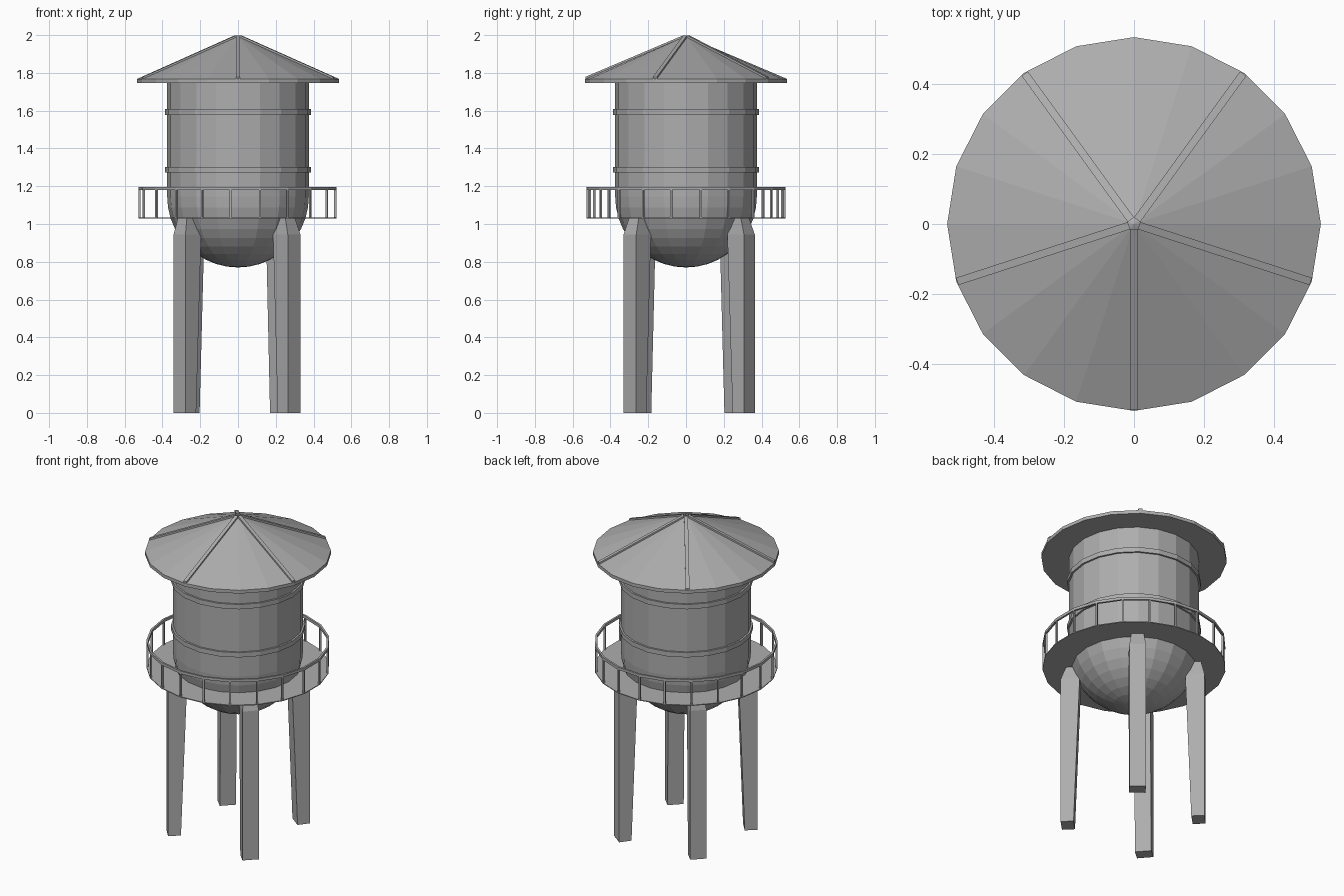
import bpy, bmesh
from math import sin, cos, pi, radians
from mathutils import Matrix

if "Cube" in bpy.data.objects:
    bpy.data.objects.remove(bpy.data.objects["Cube"])

grey = bpy.data.materials.new("dark_grey")
grey.diffuse_color = (0.42, 0.42, 0.42, 1)
grey.use_nodes = True
grey.node_tree.nodes["Principled BSDF"].inputs["Base Color"].default_value = grey.diffuse_color


def finish(name, bm):
    bmesh.ops.recalc_face_normals(bm, faces=bm.faces)
    mesh = bpy.data.meshes.new(name)
    bm.to_mesh(mesh)
    bm.free()
    mesh.materials.append(grey)
    ob = bpy.data.objects.new(name, mesh)
    bpy.context.collection.objects.link(ob)


def lathe(name, profile, sides, start=0.0, closed=False):
    """Revolve (radius, z) points round the z axis."""
    bm = bmesh.new()
    pts = profile + profile[:1] if closed else profile
    vs = [bm.verts.new((r * cos(start), r * sin(start), z)) for r, z in pts]
    es = [bm.edges.new(p) for p in zip(vs, vs[1:])]
    bmesh.ops.spin(bm, geom=vs + es, cent=(0, 0, 0), axis=(0, 0, 1),
                   angle=2 * pi, steps=sides, use_merge=False)
    bmesh.ops.remove_doubles(bm, verts=bm.verts, dist=1e-5)
    bmesh.ops.dissolve_degenerate(bm, edges=bm.edges, dist=1e-5)
    finish(name, bm)


def loft(bm, sections, angle):
    """Skin four-cornered sections given as (radius, side, z), turned to an angle."""
    rot = Matrix.Rotation(angle, 4, 'Z')
    rings = [[bm.verts.new(p) for p in sec] for sec in sections]
    for a, b in zip(rings, rings[1:]):
        for i in range(4):
            j = (i + 1) % 4
            bm.faces.new((a[i], a[j], b[j], b[i]))
    bm.faces.new(rings[0][::-1])
    bm.faces.new(rings[-1])
    bmesh.ops.transform(bm, matrix=rot, verts=sum(rings, []))


def flat(r0, r1, hw, z):
    return [(r0, -hw, z), (r1, -hw, z), (r1, hw, z), (r0, hw, z)]


# Tank with round bottom
R, ZC = 0.375, 1.145
bowl = [(R * sin(i * pi / 20), ZC - R * cos(i * pi / 20)) for i in range(11)]
bowl[0] = (0, ZC - R)
lathe("tank", bowl + [(R, 1.755)], 20)

# Hoops round the tank
for name, z in (("lower_hoop", 1.272), ("upper_hoop", 1.578)):
    lathe(name, [(0.37, z), (0.386, z), (0.386, z + 0.03), (0.37, z + 0.03)], 20, closed=True)

# Conical roof
BASE, EAVE, TOP, RR = 1.747, 1.768, 1.995, 0.535
lathe("roof", [(0, BASE), (RR, BASE), (RR, EAVE), (0, TOP)], 20)

# Roof ribs
bm = bmesh.new()
for k in range(5):
    secs = []
    for r in (0.015, RR - 0.003):
        z = TOP + (EAVE - TOP) * r / RR
        secs.append([(r, -0.011, z - 0.012), (r, 0.011, z - 0.012),
                     (r, 0.011, z + 0.01), (r, -0.011, z + 0.01)])
    loft(bm, secs, radians(-90 + 72 * k))
finish("roof_ribs", bm)

# Walkway and handrail
N, RW = 21, 0.528
lathe("walkway", [(0.34, 1.03), (RW, 1.03), (RW, 1.035), (0.34, 1.035)], N, pi, True)
lathe("handrail", [(RW - 0.012, 1.18), (RW, 1.18), (RW, 1.197), (RW - 0.012, 1.197)], N, pi, True)

# Handrail posts
bm = bmesh.new()
for k in range(N):
    loft(bm, [flat(RW - 0.012, RW - 0.001, 0.005, z) for z in (1.032, 1.185)], pi + 2 * pi * k / N)
finish("handrail_posts", bm)

# Legs widen inward toward the top, with a tapered bracket above
for name, a, d in (("front_right_leg", -45, 0.01), ("back_right_leg", 53, 0.01),
                   ("back_left_leg", 135, 0), ("front_left_leg", 221, 0)):
    bm = bmesh.new()
    loft(bm, [flat(0.335 + d, 0.41 + d, 0.0475, 0), flat(0.30 + d, 0.41 + d, 0.0475, 0.945),
              flat(0.31, 0.39, 0.036, 1.032)], radians(a))
    finish(name, bm)
